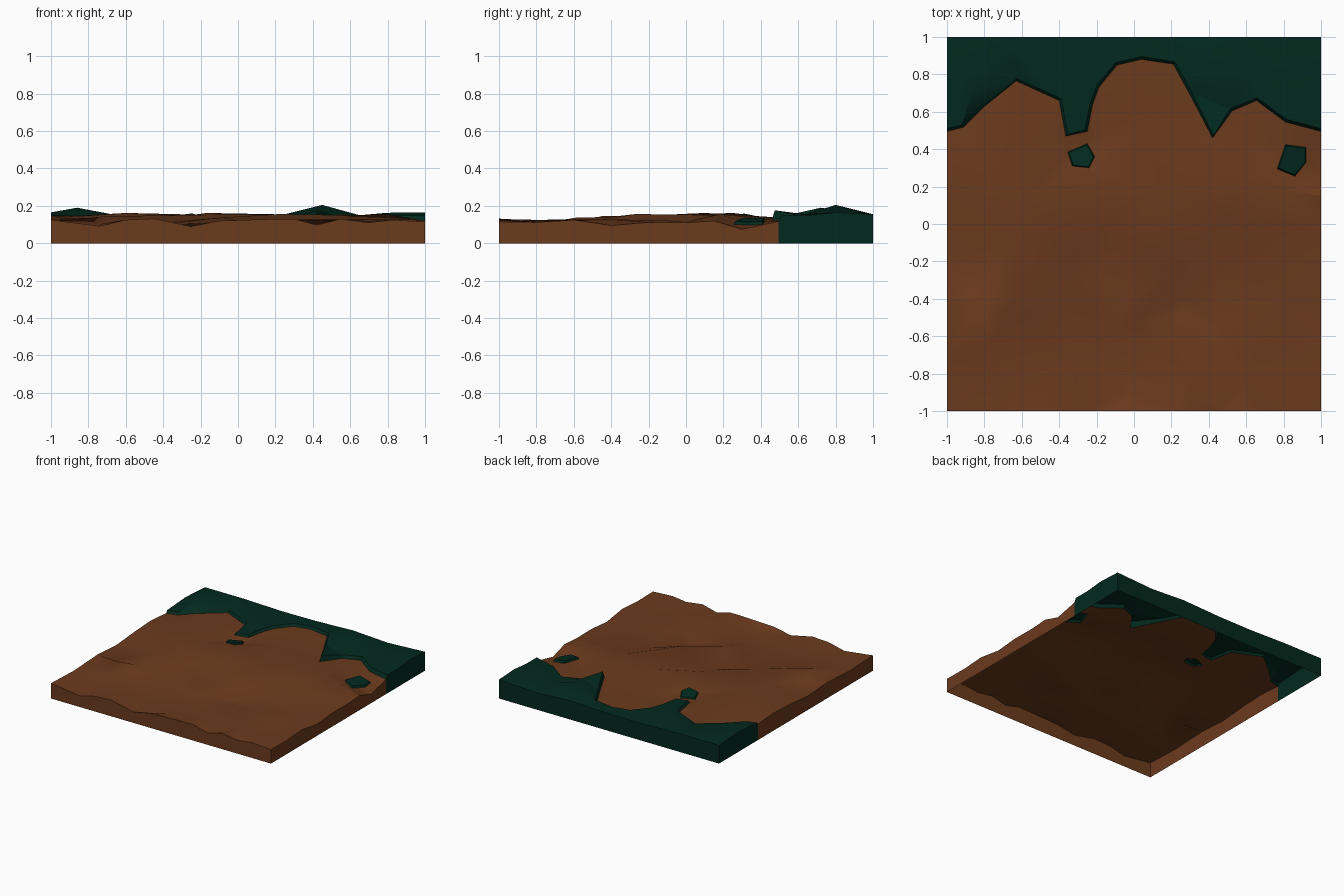
import bpy, bmesh, math
from mathutils import Vector
from mathutils.geometry import delaunay_2d_cdt

if "Cube" in bpy.data.objects:
    bpy.data.objects.remove(bpy.data.objects["Cube"])


def material(name, rgb):
    m = bpy.data.materials.new(name)
    m.diffuse_color = (*rgb, 1)
    m.use_nodes = True
    m.node_tree.nodes["Principled BSDF"].inputs["Base Color"].default_value = m.diffuse_color
    return m


BROWN = material("brown_dirt", (0.148, 0.043, 0.0125))
GREEN = material("dark_green_grass", (0.0008, 0.0225, 0.013))


def loop_edges(start, n, closed=True):
    return [(start + i, start + (i + 1) % n) for i in range(n if closed else n - 1)]


def terrain(name, mat, outline, inner=(), extra=(), holes=(), closed=True, creases=()):
    """Low-poly sheet inside an outline, with crease lines, loose peaks, holes and side skirts."""
    pts = list(outline)
    edges = []
    if inner:
        edges += loop_edges(len(pts), len(inner), closed)
        pts += inner
    hole_sets = []
    for h in holes:
        edges += loop_edges(len(pts), len(h))
        hole_sets.append(set(range(len(pts), len(pts) + len(h))))
        pts += h
    for c in creases:
        edges += loop_edges(len(pts), len(c), False)
        pts += c
    pts += extra
    flat = [Vector(p[:2]) for p in pts]
    co, _, faces, orig, _, _ = delaunay_2d_cdt(
        flat, edges, [list(range(len(outline)))], 1, 1e-5)
    bm = bmesh.new()
    vs = [bm.verts.new((c.x, c.y, pts[o[0]][2] if o else 0.13)) for c, o in zip(co, orig)]
    for f in faces:
        ids = {orig[i][0] for i in f if orig[i]}
        if not any(ids <= h for h in hole_sets):
            bm.faces.new([vs[i] for i in f])
    bm.normal_update()
    for f in bm.faces:
        if f.normal.z < 0:
            f.normal_flip()

    # skirt: drop edges on the tile border to z = 0
    def on_border(e):
        a, b = (v.co for v in e.verts)
        return any(abs(abs(a[k]) - 1) < 1e-4 and abs(a[k] - b[k]) < 1e-4 for k in (0, 1))
    rim = [e for e in bm.edges if e.is_boundary and on_border(e)]
    if rim:
        new = bmesh.ops.extrude_edge_only(bm, edges=rim)["geom"]
        for v in new:
            if isinstance(v, bmesh.types.BMVert):
                v.co.z = 0
        bm.normal_update()
        for f in bm.faces:
            c = f.calc_center_median()
            if abs(f.normal.z) < 0.01 and f.normal.dot(Vector((c.x, c.y, 0))) < 0:
                f.normal_flip()
    bm.normal_update()
    for f in bm.faces:
        f.smooth = True
    for e in bm.edges:
        e.smooth = len(e.link_faces) == 2 and e.calc_face_angle(0) < math.radians(30)
    me = bpy.data.meshes.new(name)
    bm.to_mesh(me)
    bm.free()
    me.materials.append(mat)
    ob = bpy.data.objects.new(name, me)
    bpy.context.collection.objects.link(ob)
    return ob


# shared wavy edge between dirt and grass, left to right
lip_xy = [(-1, .495), (-.91, .518), (-.81, .62), (-.63, .765), (-.40, .66), (-.365, .47),
          (-.25, .495), (-.22, .645), (-.185, .735), (-.09, .85), (.04, .88), (.21, .855),
          (.30, .69), (.42, .46), (.525, .605), (.655, .66), (.81, .545), (1, .495)]
lip = [(x, y, .13 - .012 * max(0, x)) for x, y in lip_xy]


def lip_top(i):
    """Upper lip point, pushed back into the grass."""
    a, b = Vector(lip_xy[max(i - 1, 0)]), Vector(lip_xy[min(i + 1, len(lip) - 1)])
    t = (b - a).normalized()
    x, y, z = lip[i]
    if i in (0, len(lip) - 1):
        return (x, y + .015, .15)
    return (x - t.y * .015, y + t.x * .015, .176 if i == 13 else .147)


lip_upper = [lip_top(i) for i in range(len(lip))]

# small tufts lying on the slope: ring, height plane (z, slope x, slope y), thickness
tufts = {
    "left_grass_tuft": ([(-.355, .385), (-.25, .43), (-.21, .36), (-.24, .30), (-.33, .31)],
                        (.132, .08, -.22), .012),
    "right_grass_tuft": ([(.765, .295), (.81, .425), (.92, .41), (.92, .33), (.86, .255)],
                         (.107, -.15, .05), .016),
}
rings = []
for name, (ring, (z, sx, sy), thick) in tufts.items():
    cx = sum(p[0] for p in ring) / len(ring)
    cy = sum(p[1] for p in ring) / len(ring)
    base = [(x, y, z + sx * (x - cx) + sy * (y - cy)) for x, y in ring]
    top = [(cx + .9 * (x - cx), cy + .9 * (y - cy), h + thick) for x, y, h in base]
    rings.append(base)
    terrain(name, GREEN, base, inner=top)

# dirt: border heights, then ridge and gully creases, loose peaks and hollows
front = [(-1, .125), (-.74, .092), (-.6, .125), (-.45, .132), (-.25, .09), (-.1, .12),
         (.2, .13), (.3, .13), (.42, .098), (.55, .13), (.7, .11), (.82, .125), (1, .115)]
right = [(-.8, .112), (-.6, .125), (-.4, .095), (-.2, .112), (0, .11), (.15, .12), (.3, .075)]
left = [(.3, .145), (.1, .135), (-.15, .115), (-.4, .13), (-.7, .115)]
dirt_outline = ([(x, -1, z) for x, z in front] + [(1, y, z) for y, z in right]
                + lip[::-1] + [(-1, y, z) for y, z in left])
creases = [
    [(-.05, -.41, .14), (.22, -.27, .156), (.36, -.08, .154), (.48, .06, .152)],
    [(.0, -.52, .115), (.30, -.39, .082), (.50, -.20, .09), (.60, .0, .118)],
    [(-.18, 0, .152), (-.32, -.16, .15), (-.46, -.27, .148)],
    [(-.08, -.10, .112), (-.22, -.25, .102), (-.36, -.33, .115)],
    [(.26, -.47, .088), (.14, -.66, .088), (.0, -.87, .092)],
    [(-.62, -.40, .145), (-.70, -.45, .145), (-.80, -.42, .135)],
    [(-.60, -.50, .115), (-.75, -.61, .10)],
    [(-.98, -.14, .118), (-.85, -.38, .112)],
]
peaks = [(-.08, -.58, .138), (.42, -.55, .128), (.8, .18, .155), (.6, .25, .15),
         (-.17, .25, .162), (.2, .2, .155), (-.6, .1, .162), (-.8, .3, .15), (.8, -.4, .128)]
hollows = [(.70, -.62, .092), (-.5, .5, .137), (0, .5, .13), (.02, .75, .132),
           (-.2, .45, .118), (.6, .45, .125), (-.65, -.1, .135), (.6, -.83, .115),
           (-.35, -.72, .11), (.3, -.8, .125)]
terrain("dirt_ground", BROWN, dirt_outline, extra=peaks + hollows, holes=rings, creases=creases)

# grass bank along the back
grass_outline = (lip + [lip_upper[-1], (1, .65, .15), (1, .8, .165), (1, 1, .155),
                        (.66, 1, .138), (.35, 1, .155), (0, 1, .142), (-.3, 1, .14),
                        (-.65, 1, .15), (-1, 1, .15), (-1, .75, .165), lip_upper[0]])
grass_peaks = [(.45, .8, .205), (-.86, .72, .19), (-.3, .75, .148), (.8, .75, .163),
               (-.55, .88, .15), (.65, .8, .15)]
terrain("grass_bank", GREEN, grass_outline, inner=lip_upper, extra=grass_peaks, closed=False)
